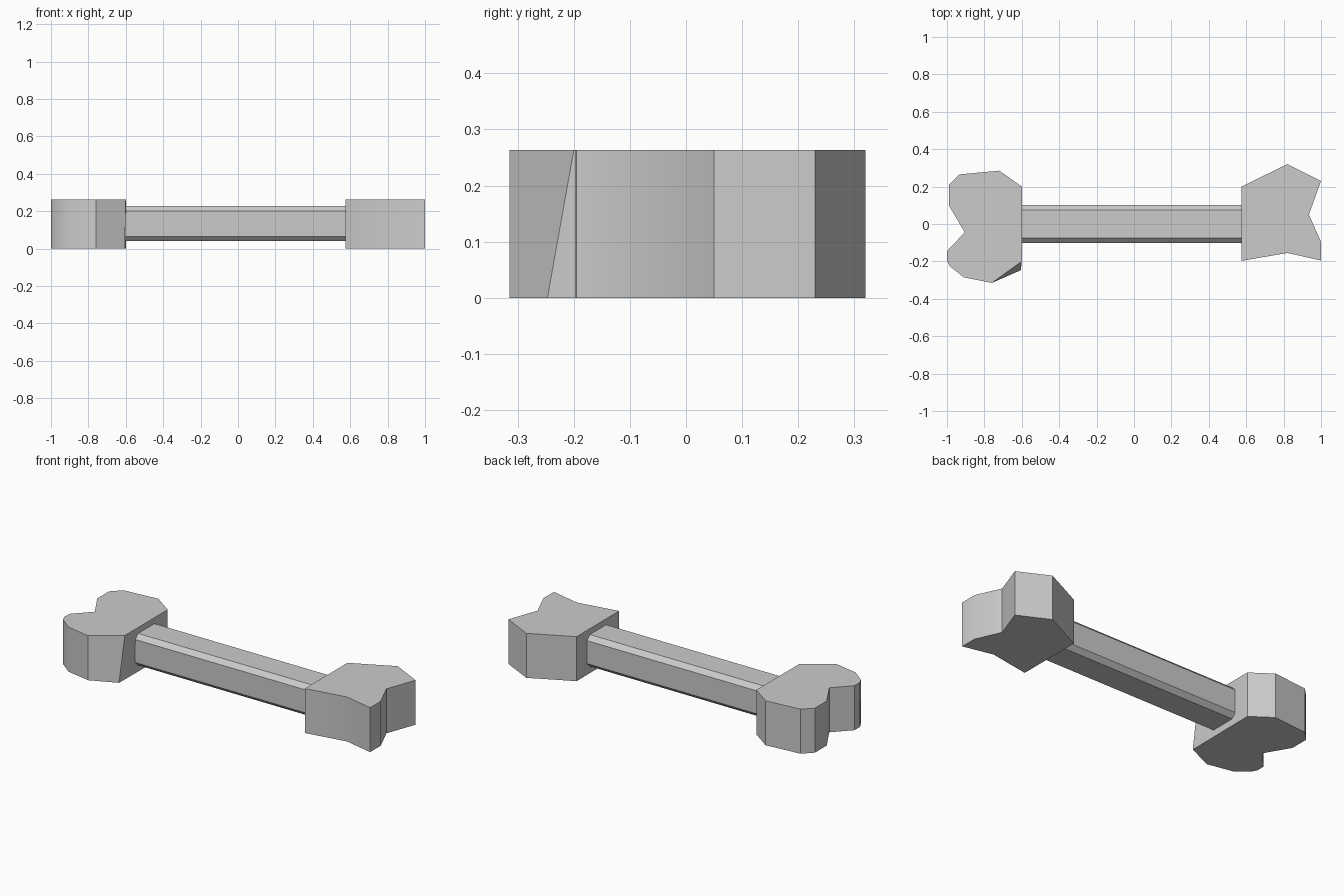
import bpy, bmesh, math
from mathutils import Vector

if "Cube" in bpy.data.objects:
    bpy.data.objects.remove(bpy.data.objects["Cube"])

HEIGHT = 0.263


def prism(name, base, top):
    """Solid between two matching loops of 3D points."""
    bm = bmesh.new()
    lo = [bm.verts.new(p) for p in base]
    hi = [bm.verts.new(p) for p in top]
    bm.faces.new(lo)
    bm.faces.new(hi)
    n = len(lo)
    for i in range(n):
        j = (i + 1) % n
        bm.faces.new((lo[i], lo[j], hi[j], hi[i]))
    bmesh.ops.recalc_face_normals(bm, faces=bm.faces)
    mesh = bpy.data.meshes.new(name)
    bm.to_mesh(mesh)
    bm.free()
    ob = bpy.data.objects.new(name, mesh)
    bpy.context.collection.objects.link(ob)
    bpy.ops.object.select_all(action='DESELECT')
    ob.select_set(True)
    bpy.context.view_layer.objects.active = ob
    bpy.ops.object.shade_smooth_by_angle(angle=math.radians(30.5))
    return ob


# Left knob: rounded lobes, one front corner flares outward at its foot
left = [(-0.99, 0.21), (-0.935, 0.265), (-0.72, 0.285), (-0.60, 0.20),
        (-0.60, -0.20), (-0.76, -0.315), (-0.91, -0.285), (-0.985, -0.225),
        (-1.0, -0.195), (-1.0, -0.145), (-0.905, -0.045), (-0.99, 0.10)]
left_foot = [(-0.605, -0.247) if p == (-0.60, -0.20) else p for p in left]
prism("left_knob", [(x, y, 0) for x, y in left_foot],
      [(x, y, HEIGHT) for x, y in left])

# Right knob: angular lobes
right = [(0.575, 0.20), (0.82, 0.32), (1.0, 0.23), (0.935, 0.05),
         (1.0, -0.095), (1.0, -0.195), (0.82, -0.155), (0.575, -0.197)]
prism("right_knob", [(x, y, 0) for x, y in right],
      [(x, y, HEIGHT) for x, y in right])

# Shaft: rectangular bar with chamfered long edges
hy, hz, c, zc = 0.102, 0.094, 0.026, 0.134
corner = [(hy, hz - c), (hy - c, hz)]
section = (corner + [(-y, z) for y, z in reversed(corner)]
           + [(-y, -z) for y, z in corner]
           + [(y, -z) for y, z in reversed(corner)])
prism("shaft", [(-0.605, y, z + zc) for y, z in section],
      [(0.58, y, z + zc) for y, z in section])
